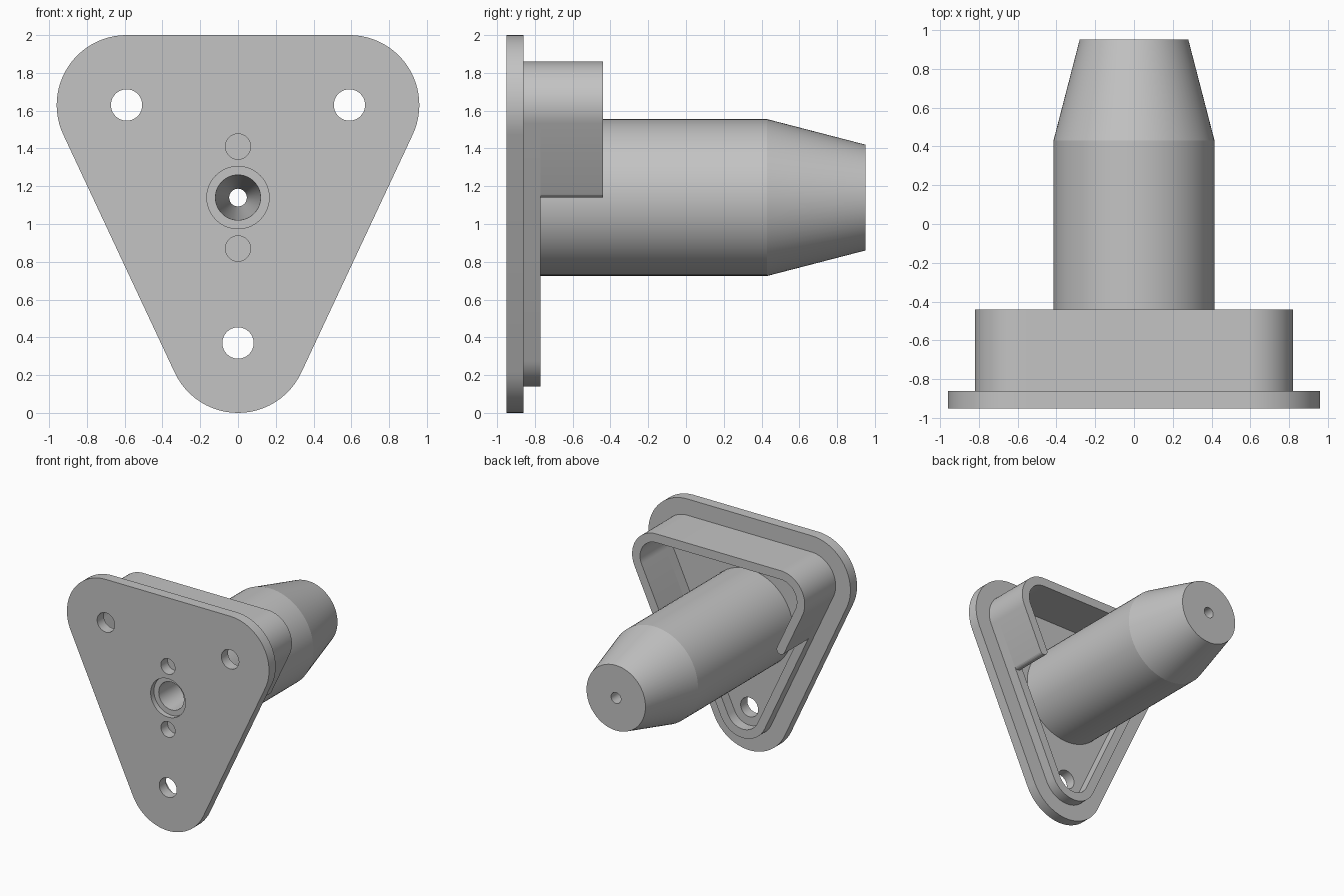
import bpy, bmesh
from math import sin, cos, pi, atan2, hypot

default = bpy.data.objects.get("Cube")
if default:
    bpy.data.objects.remove(default)

grey = bpy.data.materials.new("plain grey")
grey.use_nodes = True
colour = (0.55, 0.55, 0.55, 1)
grey.diffuse_color = colour
grey.node_tree.nodes["Principled BSDF"].inputs["Base Color"].default_value = colour

# Shared layout: corner centres (x, z), axis height, depths
CX, TOP, LOW, AXIS = 0.59, 1.63, 0.37, 1.14
FRONT, BACK, LIP, WALL, TIP = -0.95, -0.86, -0.77, -0.44, 0.95
RIM, THICK = 0.23, 0.075
length = hypot(CX, TOP - LOW)
dx, dz = CX / length, (TOP - LOW) / length
SIDE = atan2(-dx, dz)          # angle of the right side's outward normal


def arc(cx, cz, r, a, b, n=24):
    return [(cx + r * cos(a + (b - a) * i / n), cz + r * sin(a + (b - a) * i / n))
            for i in range(n + 1)]


def skin(name, rings):
    """Join rings of equal length into a capped solid."""
    bm = bmesh.new()
    loops = [[bm.verts.new(p) for p in ring] for ring in rings]
    n = len(loops[0])
    for a, b in zip(loops, loops[1:]):
        for i in range(n):
            j = (i + 1) % n
            bm.faces.new((a[i], a[j], b[j], b[i]))
    bm.faces.new(loops[0])
    bm.faces.new(loops[-1])
    bmesh.ops.recalc_face_normals(bm, faces=bm.faces)
    mesh = bpy.data.meshes.new(name)
    bm.to_mesh(mesh)
    bm.free()
    mesh.materials.append(grey)
    obj = bpy.data.objects.new(name, mesh)
    bpy.context.collection.objects.link(obj)
    return obj


def prism(name, outline, y0, y1):
    return skin(name, [[(x, y, z) for x, z in outline] for y in (y0, y1)])


def lathe(name, profile, x=0, z=AXIS, n=72):
    return skin(name, [[(x + r * cos(2 * pi * i / n), y, z + r * sin(2 * pi * i / n))
                        for i in range(n)] for y, r in profile])


def activate(obj):
    bpy.ops.object.select_all(action='DESELECT')
    obj.select_set(True)
    bpy.context.view_layer.objects.active = obj


def cut(obj, cutters):
    activate(obj)
    for cutter in cutters:
        mod = obj.modifiers.new("cut", 'BOOLEAN')
        mod.operation, mod.solver, mod.object = 'DIFFERENCE', 'EXACT', cutter
        bpy.ops.object.modifier_apply(modifier=mod.name)


def triangle(r):
    return (arc(CX, TOP, r, SIDE, pi / 2) + arc(-CX, TOP, r, pi / 2, pi - SIDE)
            + arc(0, LOW, r, pi - SIDE, 2 * pi + SIDE))


# Mounting plate and shaft
plate = prism("mounting_plate", triangle(0.37), FRONT, BACK)
shaft = lathe("tapered_shaft", [(BACK, 0.415), (0.43, 0.415), (TIP, 0.28)])

# Low rim all around
rim = prism("low_rim", triangle(RIM), BACK, LIP)
rim_core = prism("rim_cutter", triangle(RIM - THICK), BACK - 0.1, LIP + 0.1)
cut(rim, [rim_core])

# Tall wall around the upper half, with rounded ends
mid = RIM - THICK / 2
end_z = AXIS + THICK / 2
run = (TOP + mid * sin(SIDE) - end_z) / dz
end_x = CX + mid * cos(SIDE) - run * dx
inner = RIM - THICK
outline = (arc(CX, TOP, RIM, SIDE, pi / 2) + arc(-CX, TOP, RIM, pi / 2, pi - SIDE)
           + arc(-end_x, end_z, THICK / 2, pi - SIDE, 2 * pi - SIDE, 12)
           + arc(-CX, TOP, inner, pi - SIDE, pi / 2) + arc(CX, TOP, inner, pi / 2, SIDE)
           + arc(end_x, end_z, THICK / 2, SIDE + pi, SIDE + 2 * pi, 12))
wall = prism("tall_wall", outline, LIP, WALL)

# Bolt holes, pin holes, counterbore and tapered bore
through = [(FRONT - 0.1, 1), (BACK + 0.05, 1)]
spots = [(CX, TOP, 0.083), (-CX, TOP, 0.083), (0, LOW, 0.083),
         (0, AXIS + 0.27, 0.067), (0, AXIS - 0.27, 0.067)]
holes = [lathe("hole_cutter", [(y, r) for y, _ in through], x, z, 40) for x, z, r in spots]
counterbore = lathe("counterbore_cutter", [(FRONT - 0.1, 0.165), (FRONT + 0.045, 0.165)])
bore = lathe("bore_cutter", [(FRONT - 0.02, 0.122), (TIP + 0.02, 0.046)])
cut(plate, holes + [counterbore, bore])
cut(shaft, [bore])

for cutter in holes + [counterbore, bore, rim_core]:
    bpy.data.objects.remove(cutter)

for part in (plate, shaft, rim, wall):
    activate(part)
    bpy.ops.object.shade_smooth_by_angle(angle=0.2)
